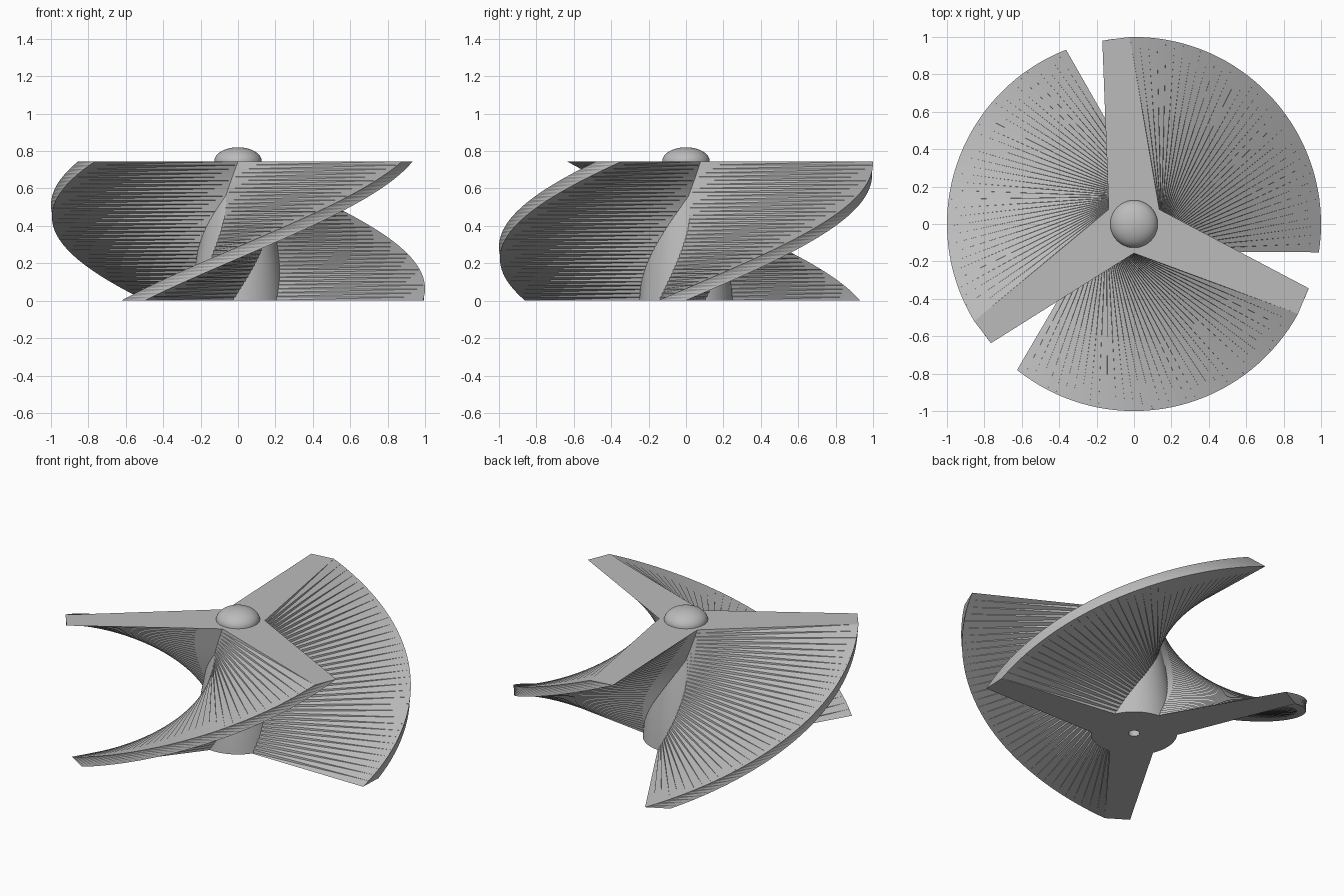
import bpy, bmesh, math

cube = bpy.data.objects.get("Cube")
if cube:
    bpy.data.objects.remove(cube, do_unlink=True)

HEIGHT, TWIST, SLICES = 0.745, math.radians(100), 36

grey = bpy.data.materials.new("plain grey")
grey.use_nodes = True
COLOUR = (0.5, 0.5, 0.5, 1)
grey.diffuse_color = COLOUR
grey.node_tree.nodes["Principled BSDF"].inputs["Base Color"].default_value = COLOUR


def make(name, bm):
    bmesh.ops.recalc_face_normals(bm, faces=bm.faces)
    mesh = bpy.data.meshes.new(name)
    bm.to_mesh(mesh)
    bm.free()
    obj = bpy.data.objects.new(name, mesh)
    bpy.context.collection.objects.link(obj)
    mesh.materials.append(grey)
    return obj


def smooth(obj):
    bpy.ops.object.select_all(action='DESELECT')
    obj.select_set(True)
    bpy.context.view_layer.objects.active = obj
    bpy.ops.object.shade_smooth_by_angle(angle=math.radians(40))


def lathe(name, profile, steps=64):
    bm = bmesh.new()
    verts = [bm.verts.new((r, 0, z)) for r, z in profile]
    edges = [bm.edges.new(pair) for pair in zip(verts, verts[1:])]
    bmesh.ops.spin(bm, geom=verts + edges, cent=(0, 0, 0), axis=(0, 0, 1),
                   angle=math.tau, steps=steps)
    bmesh.ops.remove_doubles(bm, verts=bm.verts, dist=1e-5)
    smooth(make(name, bm))


# Three tapering arms, swept upward with a twist
arm = [(30, 0.156), (91.3, 1.0), (99.8, 0.995)]
section = [(math.radians(a + 120 * k), r) for k in range(3) for a, r in arm]
bm = bmesh.new()
rings = []
for i in range(SLICES + 1):
    t = i / SLICES
    turn = (t - 1) * TWIST
    rings.append([bm.verts.new((r * math.cos(a + turn), r * math.sin(a + turn), t * HEIGHT))
                  for a, r in section])
n = len(section)
for low, high in zip(rings, rings[1:]):
    for j in range(n):
        k = (j + 1) % n
        bm.faces.new((low[j], low[k], high[k]))
        bm.faces.new((low[j], high[k], high[j]))
# End caps: a central triangle plus one quad-like arm each
for ring in (rings[0], rings[-1]):
    if ring is rings[-1]:
        bm.faces.new(ring[::3])
    for k in range(0, n, 3):
        bm.faces.new((ring[k], ring[k + 1], ring[k + 2], ring[(k + 3) % n]))
make("twisted_blades", bm)

# Tapering hub with a small shaft hole in its base
lathe("hub", [(0, 0.3), (0.033, 0.3), (0.033, 0), (0.25, 0), (0.241, 0.1), (0.227, 0.2),
              (0.21, 0.3), (0.191, 0.4), (0.169, 0.5), (0.148, 0.6), (0.127, 0.74)])

# Rounded cap on top
lathe("cap", [(0.127 * math.cos(a), HEIGHT + 0.075 * math.sin(a))
              for a in (math.pi / 2 * i / 12 for i in range(13))])
